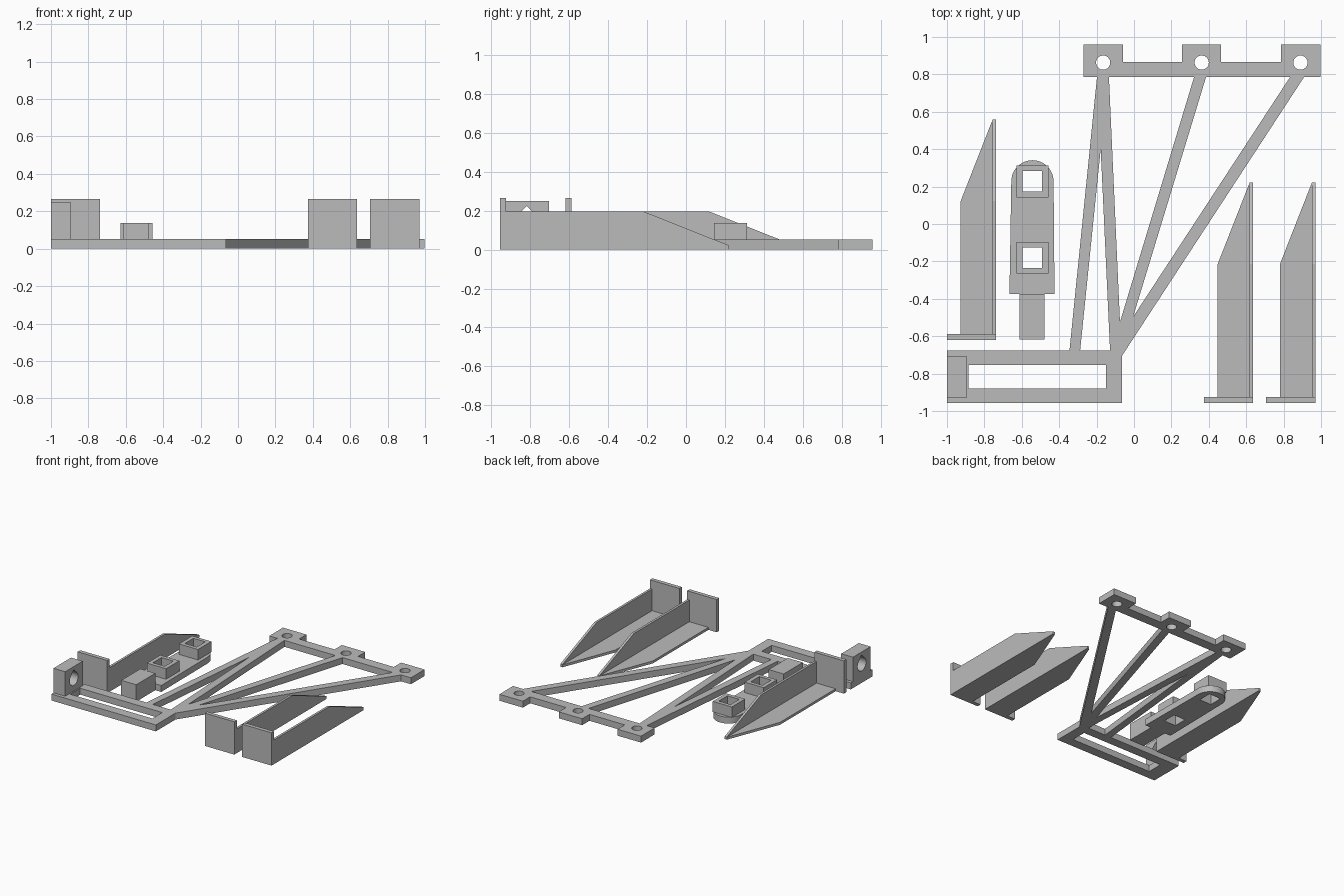
import bpy, bmesh, math

if "Cube" in bpy.data.objects:
    bpy.data.objects.remove(bpy.data.objects["Cube"])

grey = bpy.data.materials.new("plain_grey")
grey.diffuse_color = (0.5, 0.5, 0.5, 1)
grey.use_nodes = True
grey.node_tree.nodes["Principled BSDF"].inputs["Base Color"].default_value = grey.diffuse_color


def rect(x0, x1, y0, y1):
    return [(x0, y0), (x1, y0), (x1, y1), (x0, y1)]


def arc(cx, cy, r, a0, a1, n):
    """n + 1 points on an arc, angles in degrees."""
    return [(cx + r * math.cos(math.radians(a0 + (a1 - a0) * i / n)),
             cy + r * math.sin(math.radians(a0 + (a1 - a0) * i / n))) for i in range(n + 1)]


def plate(name, loops, lo, hi, axis="z"):
    """Extrude an outline (first loop) with holes (other loops) from lo to hi.
    axis z: loop points are (x, y); axis x: loop points are (y, z)."""
    cu = bpy.data.curves.new(name, "CURVE")
    cu.dimensions = "2D"
    cu.fill_mode = "BOTH"
    cu.extrude = (hi - lo) / 2
    for loop in loops:
        sp = cu.splines.new("POLY")
        sp.points.add(len(loop) - 1)
        for p, (a, b) in zip(sp.points, loop):
            p.co = (a, b, 0, 1)
        sp.use_cyclic_u = True
        sp.use_smooth = False
    tmp = bpy.data.objects.new(name + "_curve", cu)
    bpy.context.collection.objects.link(tmp)
    bpy.context.view_layer.update()
    me = bpy.data.meshes.new_from_object(tmp.evaluated_get(bpy.context.evaluated_depsgraph_get()))
    bpy.data.objects.remove(tmp)
    bm = bmesh.new()
    bm.from_mesh(me)
    bmesh.ops.remove_doubles(bm, verts=bm.verts, dist=1e-5)
    for v in bm.verts:
        a, b, c = v.co
        c += (lo + hi) / 2
        v.co = (c, a, b) if axis == "x" else (a, b, c)
    bmesh.ops.recalc_face_normals(bm, faces=bm.faces)
    for f in bm.faces:
        f.smooth = False
    bm.to_mesh(me)
    bm.free()
    me.materials.clear()
    me.materials.append(grey)
    ob = bpy.data.objects.new(name, me)
    bpy.context.collection.objects.link(ob)
    return ob


# Flat bracket frame: slotted foot, fan of struts, bar with three drilled tabs
top, bar, tab = 0.785, 0.867, 0.96
outline = [(-1, -0.957), (-0.065, -0.957), (-0.065, -0.706), (0.909, top),
           (0.997, top), (0.997, tab), (0.787, tab), (0.787, bar),
           (0.466, bar), (0.466, tab), (0.257, tab), (0.257, bar),
           (-0.06, bar), (-0.06, tab), (-0.27, tab), (-0.27, top),
           (-0.198, top), (-0.345, -0.677), (-1, -0.677)]
holes = [rect(-0.885, -0.15, -0.88, -0.753),
         [(-0.288, -0.677), (-0.128, -0.677), (-0.178, 0.40)],
         [(-0.134, top), (-0.075, -0.524), (0.321, top)],
         [(0.385, top), (-0.005, -0.497), (0.834, top)]]
holes += [arc(x, 0.863, 0.038, 0, 360, 32)[:-1] for x in (-0.165, 0.362, 0.89)]
plate("bracket_frame", [outline] + holes, 0, 0.052)

# Upright lug with a teardrop cross hole
cy, cz, r = -0.818, 0.15, 0.053
drop = arc(cy, cz, r, 135, 405, 24) + [(cy, cz + r * math.sqrt(2))]
plate("pivot_lug", [rect(-0.93, -0.705, 0.052, 0.25), drop], -1, -0.895, "x")

# Tapered angle fins: floor, wall and end flange; (right edge x, front y)
for i, (x, y) in enumerate([(0.637, -0.957), (0.97, -0.957), (-0.737, -0.62)], 1):
    b = y + 0.032
    plate(f"fin_floor_{i}", [[(x - 0.19, b), (x - 0.019, b), (x - 0.019, y + 1.178),
                              (x - 0.19, y + 0.742)]], 0, 0.02)
    plate(f"fin_wall_{i}", [[(b, 0), (y + 1.178, 0), (y + 1.178, 0.022),
                             (y + 0.742, 0.195), (b, 0.195)]], x - 0.019, x, "x")
    plate(f"fin_flange_{i}", [rect(x - 0.263, x, y, b)], 0, 0.265)

# Rounded clip plate with two square sockets and a raised tongue
body = [(-0.666, -0.374), (-0.425, -0.374)] + arc(-0.543, 0.228, 0.113, 0, 180, 24)
sockets = [rect(-0.597, -0.491, y - 0.055, y + 0.055) for y in (0.228, -0.18)]
plate("clip_plate", [body] + sockets, 0, 0.052)
for i, (y, hole) in enumerate(zip((0.228, -0.18), sockets), 1):
    plate(f"socket_collar_{i}", [rect(-0.629, -0.458, y - 0.085, y + 0.085), hole], 0.052, 0.137)
plate("clip_tongue", [rect(-0.612, -0.478, -0.618, -0.374)], 0, 0.137)
